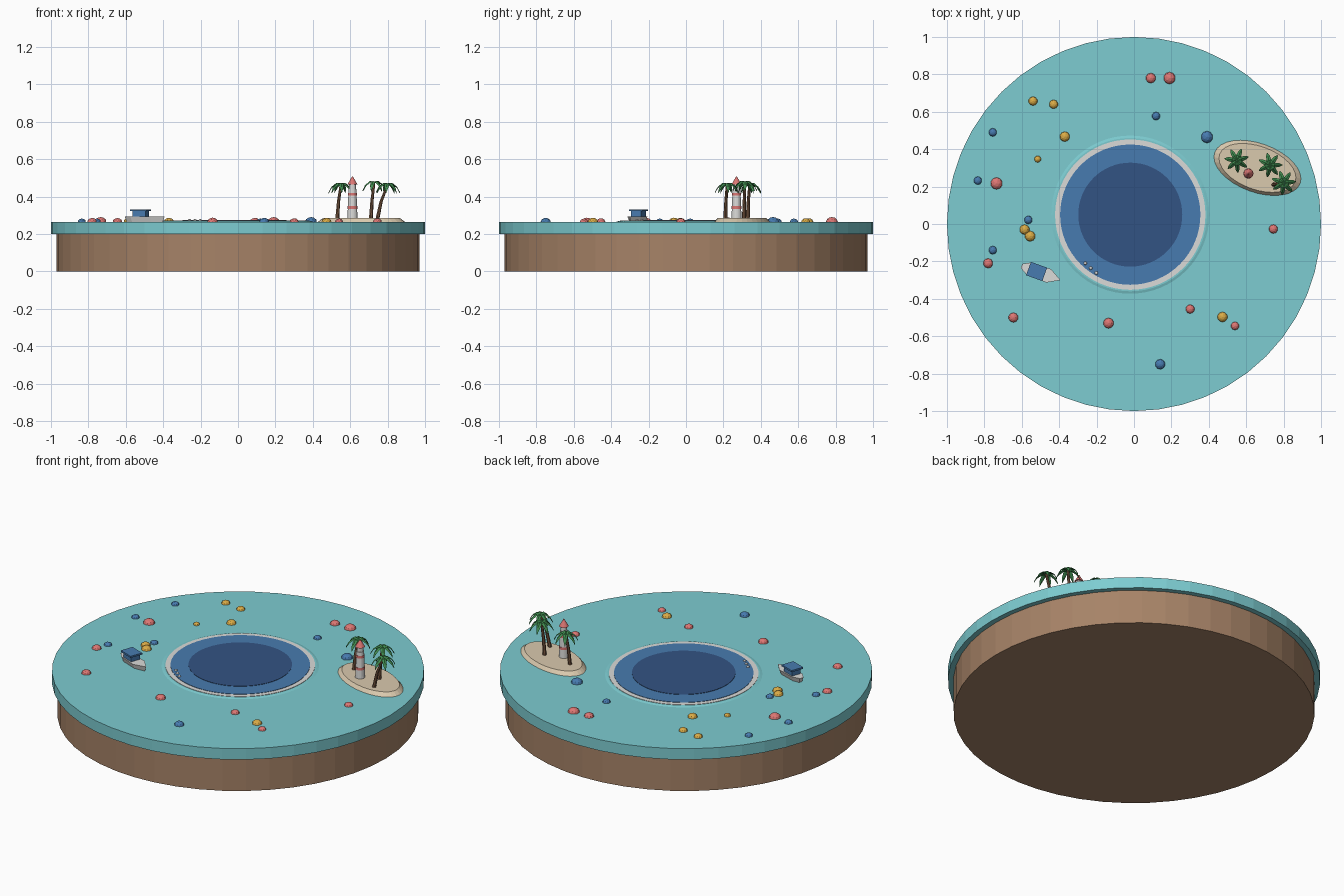
import bpy, bmesh, math
from mathutils import Vector, Matrix

if "Cube" in bpy.data.objects:
    bpy.data.objects.remove(bpy.data.objects["Cube"])


def material(name, r, g, b):
    def lin(v):
        return (v / 255) ** 2.2
    m = bpy.data.materials.new(name)
    m.use_nodes = True
    colour = (lin(r), lin(g), lin(b), 1)
    m.diffuse_color = colour
    m.node_tree.nodes["Principled BSDF"].inputs["Base Color"].default_value = colour
    return m


teal = material("shallow water", 124, 203, 208)
earth = material("earth brown", 165, 130, 103)
white = material("pale white", 218, 218, 216)
blue = material("lagoon blue", 73, 122, 174)
deep = material("deep blue", 54, 84, 130)
sand = material("sand", 217, 200, 172)
pink = material("coral red", 220, 118, 115)
yellow = material("coral yellow", 218, 170, 72)
green = material("palm green", 66, 138, 80)
bark = material("palm bark", 122, 90, 68)

TOP = 0.265          # water level
LAND = 0.285         # island level
TILT = math.radians(-20)


def finish(bm, name, mat, smooth=False):
    bmesh.ops.recalc_face_normals(bm, faces=bm.faces)
    me = bpy.data.meshes.new(name)
    bm.to_mesh(me)
    bm.free()
    me.materials.append(mat)
    ob = bpy.data.objects.new(name, me)
    bpy.context.collection.objects.link(ob)
    for p in me.polygons:
        p.use_smooth = smooth
    return ob


def drum(name, mat, x, y, z0, z1, r0, r1=None, sides=48):
    """Upright cylinder, frustum or cone between two heights."""
    bm = bmesh.new()
    bmesh.ops.create_cone(bm, cap_ends=True, segments=sides, radius1=r0,
                          radius2=r0 if r1 is None else r1, depth=z1 - z0)
    ob = finish(bm, name, mat)
    ob.location = (x, y, (z0 + z1) / 2)
    return ob


def ball(name, mat, x, y, z, r, flat=0.8):
    bm = bmesh.new()
    bmesh.ops.create_icosphere(bm, subdivisions=2, radius=r)
    ob = finish(bm, name, mat)
    ob.location = (x, y, z)
    ob.scale.z = flat
    return ob


# Ground and shallow sea
drum("earth_base", earth, 0, 0, 0, 0.2, 0.97)
drum("sea_slab", teal, 0, 0, 0.2, TOP, 1)

# Lagoon: low shelf with stacked discs
lx, ly = -0.02, 0.05
drum("lagoon_shelf", teal, lx, ly, TOP - 0.01, TOP + 0.004, 0.455, 0.41, 64)
level = TOP + 0.004
for name, mat, r in (("reef_ring", white, 0.402), ("lagoon_water", blue, 0.375),
                     ("lagoon_deep", deep, 0.278)):
    drum(name, mat, lx, ly, TOP - 0.01, level + 0.002, r, sides=64)
    level += 0.002

# Foam dots by the reef
for i in range(3):
    ball("foam_dot", white, -0.26 + i * 0.029, -0.21 - i * 0.026, TOP + 0.008, 0.009)

# Coral heads: x, y and radius in hundredths
corals = {
    pink: [(9, 78, 2.7), (19, 78, 3.2), (-73.5, 21.7, 3.2), (74.5, -2.7, 2.4),
           (-78, -21, 2.6), (-64.5, -50, 2.6), (-13.6, -53, 2.8),
           (30, -45.5, 2.4), (54, -54.5, 2.2)],
    yellow: [(-54, 65.7, 2.4), (-43, 64, 2.4), (-37, 46.7, 2.7), (-51.5, 34.7, 1.8),
             (-58.5, -3, 2.7), (-55.5, -6.5, 2.8), (47.3, -49.7, 2.7)],
    blue: [(-75.5, 49, 2.2), (11.8, 57.7, 2.2), (39, 46.5, 3.2), (-83.5, 23.2, 2.2),
           (-56.5, 2.2, 2.2), (-75.5, -14, 2.2), (14, -75, 2.7)],
}
for mat, spots in corals.items():
    for x, y, r in spots:
        ball("coral_head", mat, x / 100, y / 100, TOP, r / 100)

# Sand island
island = drum("sand_island", sand, 0.66, 0.3, TOP - 0.005, LAND, 1, 0.86, 32)
island.scale = (0.25, 0.134, 1)
island.rotation_euler.z = TILT


def tube(name, mat, points, radii, sides=7):
    """Tapered tube made of level rings."""
    bm = bmesh.new()
    rings = []
    for p, r in zip(points, radii):
        rings.append([bm.verts.new(Vector(p) + Vector((r * math.cos(a), r * math.sin(a), 0)))
                      for a in (math.tau * k / sides for k in range(sides))])
    for low, high in zip(rings, rings[1:]):
        for k in range(sides):
            n = (k + 1) % sides
            bm.faces.new((low[k], low[n], high[n], high[k]))
    bm.faces.new(rings[0])
    bm.faces.new(rings[-1])
    return finish(bm, name, mat)


def palm(base, crown, turn):
    b = Vector((*base, LAND - 0.005))
    c = Vector(crown)
    mid = b.lerp(c, 0.5) + (b - c) * Vector((0.15, 0.15, 0))
    tube("palm_trunk", bark, (b, mid, c), (0.011, 0.009, 0.007))
    # Drooping folded fronds around the crown
    bm = bmesh.new()
    profile = ((0, 0.004, 0.006), (0.025, 0.013, 0.008),
               (0.05, 0.01, -0.012), (0.066, 0.002, -0.04))
    for k in range(7):
        spin = Matrix.Translation(c) @ Matrix.Rotation(turn + math.tau * k / 7, 4, "Z")
        rows = []
        for x, w, z in profile:
            rows.append([bm.verts.new(spin @ Vector(v)) for v in
                         ((x, -w, z - w / 2), (x, 0, z), (x, w, z - w / 2), (x, 0, z - 0.008))])
        for p, q in zip(rows, rows[1:]):
            for i in range(4):
                j = (i + 1) % 4
                bm.faces.new((p[i], p[j], q[j], q[i]))
        bm.faces.new(rows[0])
        bm.faces.new(rows[-1])
    finish(bm, "palm_fronds", green)


palm((0.53, 0.33), (0.55, 0.34, 0.465), 0.3)
palm((0.71, 0.31), (0.727, 0.315, 0.475), 0.9)
palm((0.745, 0.21), (0.8, 0.22, 0.465), 0.1)

# Lighthouse
hx, hy = 0.612, 0.27
drum("lighthouse_tower", white, hx, hy, LAND - 0.005, 0.44, 0.027, 0.021, 16)
for z, r in ((0.342, 0.0265), (0.412, 0.0245)):
    drum("lighthouse_band", pink, hx, hy, z - 0.007, z + 0.007, r, sides=16)
drum("lighthouse_lantern", white, hx, hy, 0.44, 0.468, 0.018, sides=16)
drum("lighthouse_roof", pink, hx, hy, 0.466, 0.508, 0.026, 0.002, 16)

# Boat: hull outline flared from keel to deck
place = Matrix.Translation((-0.498, -0.262, 0)) @ Matrix.Rotation(TILT, 4, "Z")
half = ((-0.11, 0.012), (-0.07, 0.034), (0.045, 0.038))
outline = [*half, (0.112, 0), *[(x, -y) for x, y in reversed(half)]]
bm = bmesh.new()
keel = [bm.verts.new((x * 0.9, y * 0.7, TOP - 0.003)) for x, y in outline]
deck = [bm.verts.new((x, y, 0.293)) for x, y in outline]
for i in range(len(outline)):
    j = (i + 1) % len(outline)
    bm.faces.new((keel[i], keel[j], deck[j], deck[i]))
bm.faces.new(keel)
bm.faces.new(deck)
finish(bm, "boat_hull", white).matrix_world = place


def block(name, mat, x, z, size):
    bm = bmesh.new()
    bmesh.ops.create_cube(bm, size=1)
    bmesh.ops.scale(bm, vec=size, verts=bm.verts)
    finish(bm, name, mat).matrix_world = place @ Matrix.Translation((x, 0, z))


block("boat_cabin", blue, -0.024, 0.307, (0.074, 0.056, 0.03))
block("boat_roof", blue, -0.024, 0.327, (0.092, 0.076, 0.01))
